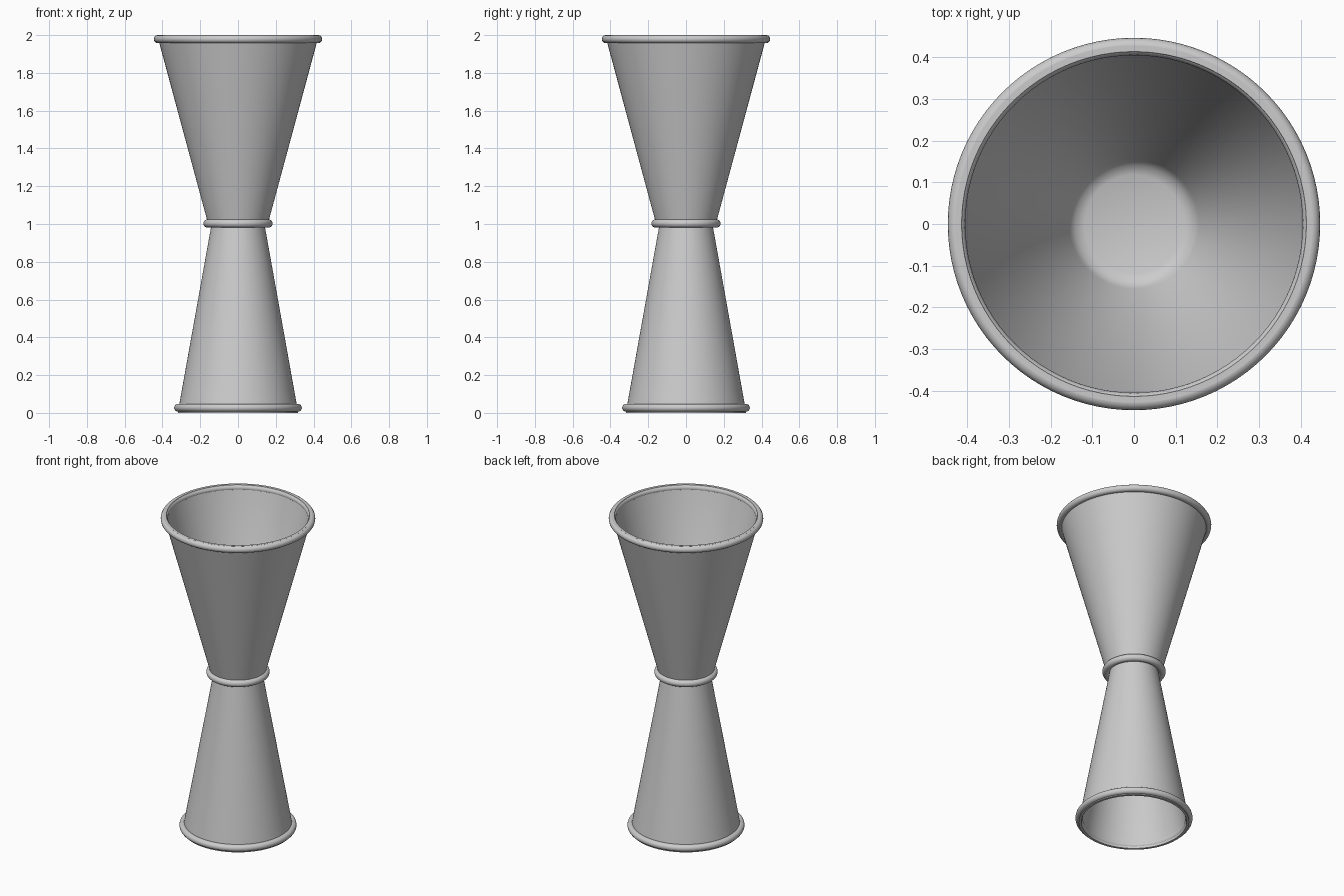
import bpy, bmesh, math
from mathutils import Matrix, Vector

if "Cube" in bpy.data.objects:
    bpy.data.objects.remove(bpy.data.objects["Cube"])

SEGMENTS = 96


def lathe(name, profile):
    """Spin an (r, z) profile around z into a smooth solid."""
    bm = bmesh.new()
    verts = [bm.verts.new((r, 0, z)) for r, z in profile]
    edges = [bm.edges.new(pair) for pair in zip(verts, verts[1:])]
    bmesh.ops.spin(bm, geom=verts + edges, cent=(0, 0, 0), axis=(0, 0, 1),
                   angle=math.tau, steps=SEGMENTS, use_merge=False)
    bmesh.ops.remove_doubles(bm, verts=bm.verts, dist=1e-5)
    bmesh.ops.recalc_face_normals(bm, faces=bm.faces)
    mesh = bpy.data.meshes.new(name)
    bm.to_mesh(mesh)
    bm.free()
    obj = bpy.data.objects.new(name, mesh)
    bpy.context.collection.objects.link(obj)
    smooth(obj)
    return obj


def smooth(obj):
    bpy.ops.object.select_all(action='DESELECT')
    obj.select_set(True)
    bpy.context.view_layer.objects.active = obj
    bpy.ops.object.shade_smooth_by_angle(angle=math.radians(40))


def ring(name, major, minor, z):
    bpy.ops.mesh.primitive_torus_add(major_radius=major, minor_radius=minor,
                                     major_segments=SEGMENTS, minor_segments=16,
                                     location=(0, 0, z))
    obj = bpy.context.object
    obj.name = name
    smooth(obj)


def cup(name, waist, mouth, z_waist, z_mouth, wall=0.015):
    """Hollow cone, closed at the waist with a softly rounded inner floor."""
    d = 1 if z_mouth > z_waist else -1
    inner = waist - wall
    lathe(name, [
        (0, z_waist), (waist, z_waist), (mouth, z_mouth), (mouth - wall, z_mouth),
        (inner + 0.012, z_waist + d * 0.05), (inner - 0.003, z_waist + d * 0.03),
        (inner - 0.025, z_waist + d * 0.021), (0, z_waist + d * 0.02)])


# Large upper cup and small lower cup
cup("upper_cup", 0.158, 0.428, 1.0, 2.0)
cup("lower_cup", 0.140, 0.319, 1.0, 0.0)

# Rolled rims and waist band
ring("upper_rim", 0.425, 0.021, 1.979)
ring("waist_band", 0.161, 0.022, 1.003)
ring("lower_rim", 0.317, 0.021, 0.027)
